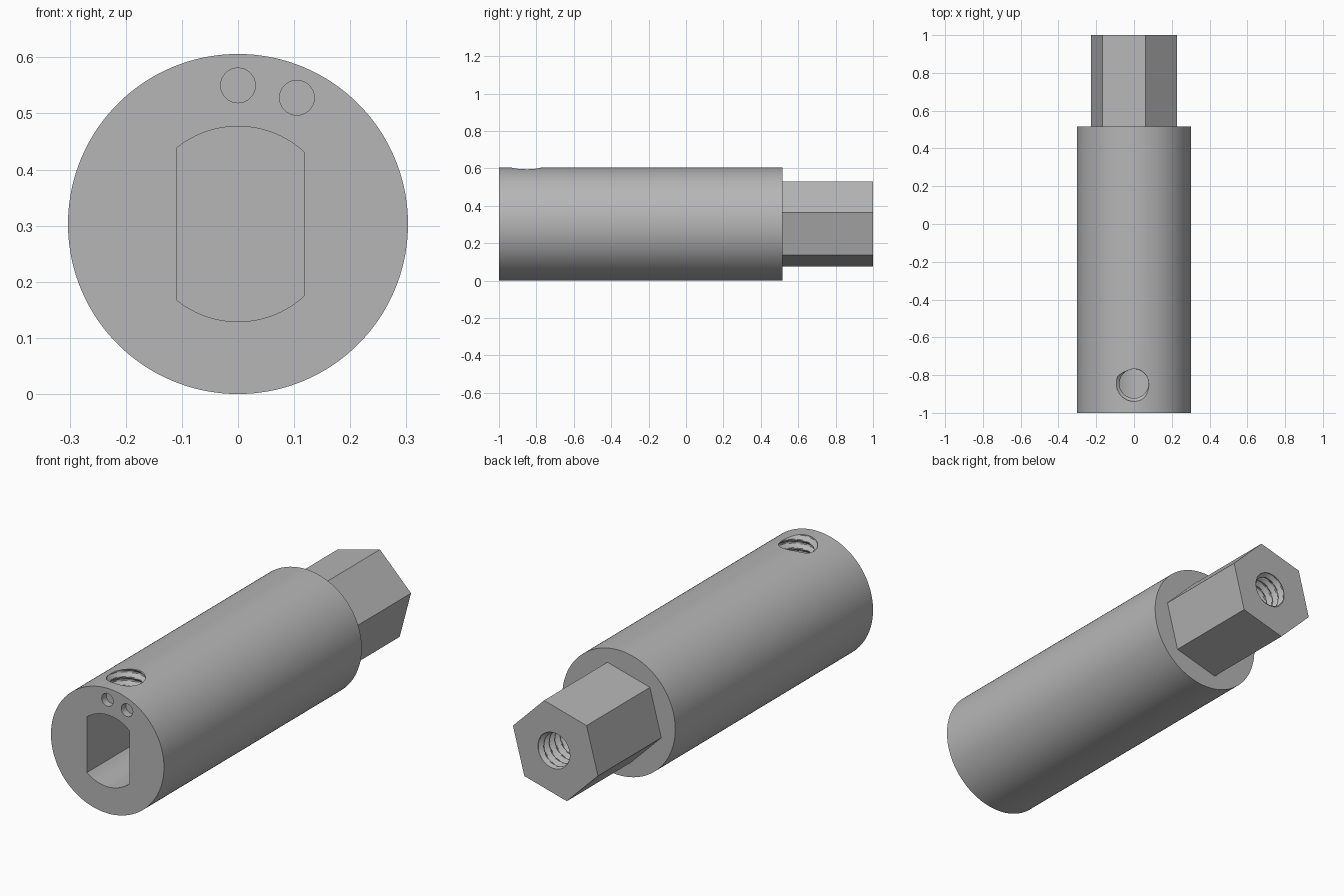
import bpy, bmesh, math
from mathutils import Matrix, Vector

cube = bpy.data.objects.get("Cube")
if cube:
    bpy.data.objects.remove(cube, do_unlink=True)

AXIS_Z = 0.303
steel = bpy.data.materials.new("plain_grey")
steel.use_nodes = True
grey = (0.47, 0.47, 0.47, 1)
steel.diffuse_color = grey
steel.node_tree.nodes["Principled BSDF"].inputs["Base Color"].default_value = grey


def finish(name, bm):
    bmesh.ops.recalc_face_normals(bm, faces=bm.faces)
    mesh = bpy.data.meshes.new(name)
    bm.to_mesh(mesh)
    bm.free()
    mesh.materials.append(steel)
    obj = bpy.data.objects.new(name, mesh)
    bpy.context.collection.objects.link(obj)
    return obj


def arc(radius, start, end, count, cx=0, cz=AXIS_Z):
    step = (end - start) / count
    return [(cx + radius * math.cos(start + i * step),
             cz + radius * math.sin(start + i * step)) for i in range(count + 1)]


def circle(radius, count, cx=0, cz=AXIS_Z, start=0):
    return arc(radius, start, start + math.tau, count, cx, cz)[:-1]


def prism(name, outline, y0, y1):
    """Extrude an x-z outline along y."""
    bm = bmesh.new()
    face = bm.faces.new([bm.verts.new((x, y0, z)) for x, z in outline])
    side = bmesh.ops.extrude_face_region(bm, geom=[face])["geom"]
    moved = [v for v in side if isinstance(v, bmesh.types.BMVert)]
    bmesh.ops.translate(bm, verts=moved, vec=(0, y1 - y0, 0))
    return finish(name, bm)


def thread(name, length, matrix, minor=0.077, major=0.094, pitch=0.042, phase=0.0):
    """Rod with a right-handed helical ridge, starting at z = 0."""
    segs, per_turn = 48, 12
    rings = int(length / pitch * per_turn)
    bm = bmesh.new()
    rows = []
    for k in range(rings + 1):
        row = []
        for s in range(segs):
            t = (k / per_turn - s / segs + phase) % 1
            ridge = min(1, max(0, 1.3 - abs(t - 0.5) * 3))
            r = minor + (major - minor) * ridge
            a = math.tau * s / segs
            row.append(bm.verts.new((r * math.cos(a), r * math.sin(a),
                                     k * pitch / per_turn)))
        rows.append(row)
    for low, high in zip(rows, rows[1:]):
        for s in range(segs):
            n = (s + 1) % segs
            bm.faces.new((low[s], low[n], high[n], high[s]))
    bm.faces.new(rows[0][::-1])
    bm.faces.new(rows[-1])
    bm.transform(matrix)
    return finish(name, bm)


def cut(target, cutters):
    bpy.context.view_layer.objects.active = target
    for cutter in cutters:
        cutter.hide_render = True
        mod = target.modifiers.new("cut", "BOOLEAN")
        mod.operation = "DIFFERENCE"
        mod.solver = "EXACT"
        mod.object = cutter
        bpy.ops.object.modifier_apply(modifier=mod.name)
        bpy.data.objects.remove(cutter, do_unlink=True)


# Round socket body and hexagonal shank
body = prism("socket_body", circle(0.303, 144), -1, 0.515)
shank = prism("hex_shank", circle(0.236, 6, start=math.radians(15)), 0.505, 1)

# Double-flat shaft bore: two arcs joined by straight sides
BORE = 0.174
right = math.acos(0.118 / BORE)
left = math.acos(-0.11 / BORE)
outline = arc(BORE, right, left, 24) + arc(BORE, -left, -right, 24)
bore = prism("shaft_bore", outline, -1.1, -0.2)

# Marker dimples on the front face
dimples = [prism("marker_dimple", circle(0.031, 32, x, z), -1.1, -0.965)
           for x, z in ((0, 0.55), (0.105, 0.528))]

# Set screw hole in the top, and tapped hole in the shank end
screw_hole = thread("set_screw_hole", 0.28,
                    Matrix.Translation((0, -0.845, 0.38)), phase=0.95)
tapped_hole = thread("tapped_hole", 0.44,
                     Matrix.Translation((0, 1.02, AXIS_Z))
                     @ Matrix.Rotation(math.pi / 2, 4, "X"))

cut(body, [bore, screw_hole] + dimples)
cut(shank, [tapped_hole])

# Smooth curved walls, crisp edges
bpy.ops.object.select_all(action="DESELECT")
for obj in (body, shank):
    obj.select_set(True)
bpy.context.view_layer.objects.active = body
bpy.ops.object.shade_smooth_by_angle(angle=math.radians(28))
